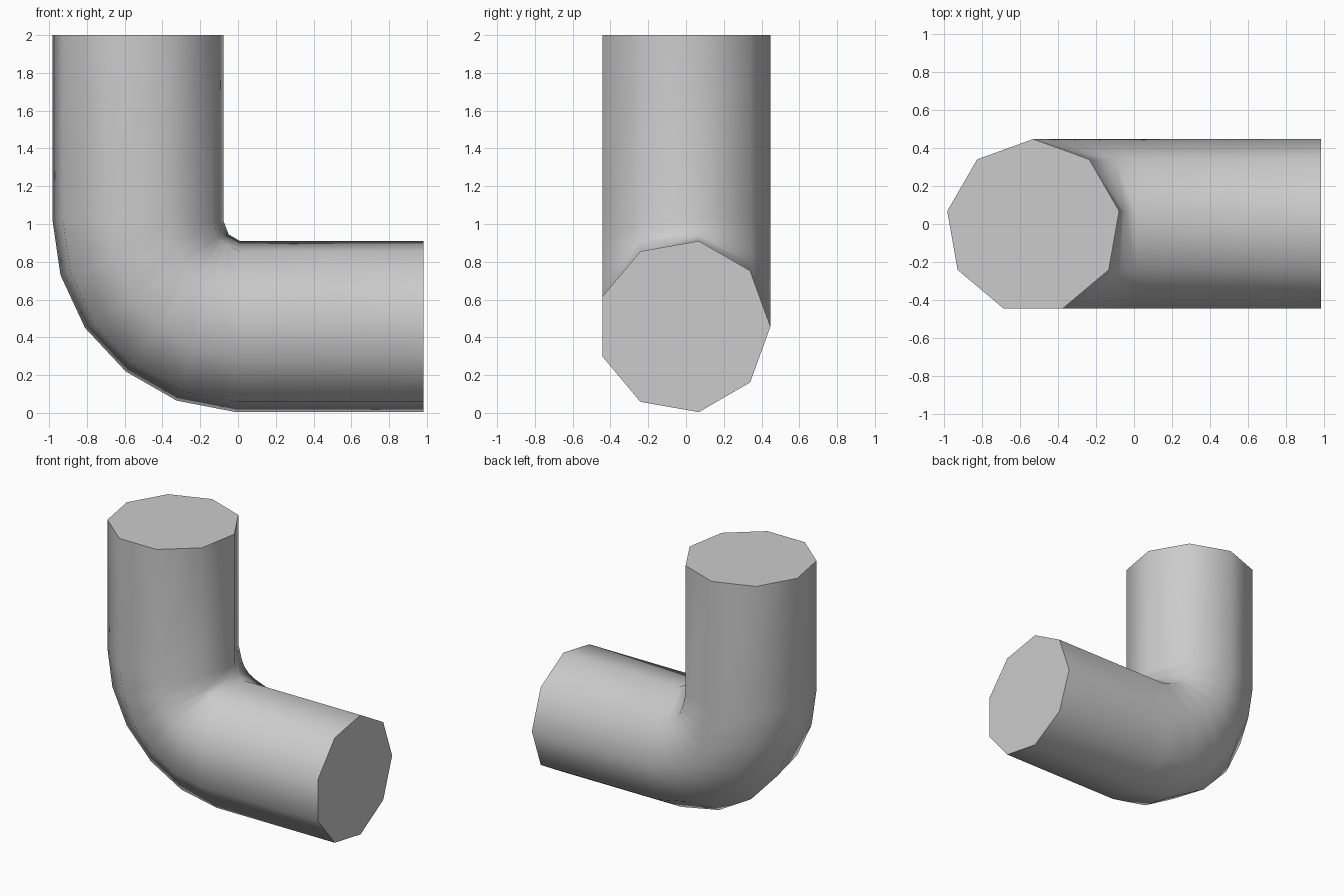
import bpy
import bmesh
import math
from mathutils import Vector

cube = bpy.data.objects.get("Cube")
if cube:
    bpy.data.objects.remove(cube, do_unlink=True)

SIDES = 9
RADIUS = 0.459
MID_Y = -0.012

# Pipe stations as (x, z) pairs: outer edge of the bend, inner edge of the bend
INNER = (-0.05, 0.945)
STATIONS = [
    ((-0.982, 2.0), (-0.078, 2.0)),
    ((-0.982, 1.02), (-0.078, 1.02)),
    ((-0.94, 0.73), INNER),
    ((-0.81, 0.45), INNER),
    ((-0.595, 0.22), INNER),
    ((-0.325, 0.065), INNER),
    ((-0.01, 0.004), (0.01, 0.91)),
    ((0.982, 0.004), (0.982, 0.91)),
]


def ring(bm, outer, inner):
    """One nine-sided section lying between the outer and inner edges."""
    a = Vector((outer[0], MID_Y, outer[1]))
    b = Vector((inner[0], MID_Y, inner[1]))
    centre = (a + b) / 2
    # The widest corners of the section touch both edges
    across = (b - a) / (2 * math.sin(math.radians(80)))
    verts = []
    for i in range(SIDES):
        t = math.tau * i / SIDES
        offset = across * math.sin(t) + Vector((0, RADIUS * math.cos(t), 0))
        verts.append(bm.verts.new(centre + offset))
    return verts


# Elbow pipe: loft through the sections and cap both ends
bm = bmesh.new()
rings = [ring(bm, *s) for s in STATIONS]
for r, s in zip(rings, rings[1:]):
    for i in range(SIDES):
        j = (i + 1) % SIDES
        bm.faces.new((r[i], r[j], s[j], s[i]))
bm.faces.new(rings[0])
bm.faces.new(rings[-1])
bmesh.ops.remove_doubles(bm, verts=bm.verts[:], dist=0.002)
bmesh.ops.recalc_face_normals(bm, faces=bm.faces[:])
mesh = bpy.data.meshes.new("elbow_pipe")
bm.to_mesh(mesh)
bm.free()

pipe = bpy.data.objects.new("elbow_pipe", mesh)
bpy.context.collection.objects.link(pipe)

# Plain grey
grey = bpy.data.materials.new("light_grey")
grey.use_nodes = True
colour = (0.6, 0.6, 0.6, 1)
grey.diffuse_color = colour
grey.node_tree.nodes["Principled BSDF"].inputs["Base Color"].default_value = colour
mesh.materials.append(grey)

# Rounded sides with crisp end rims
bpy.ops.object.select_all(action="DESELECT")
pipe.select_set(True)
bpy.context.view_layer.objects.active = pipe
bpy.ops.object.shade_smooth_by_angle(angle=math.radians(65))
